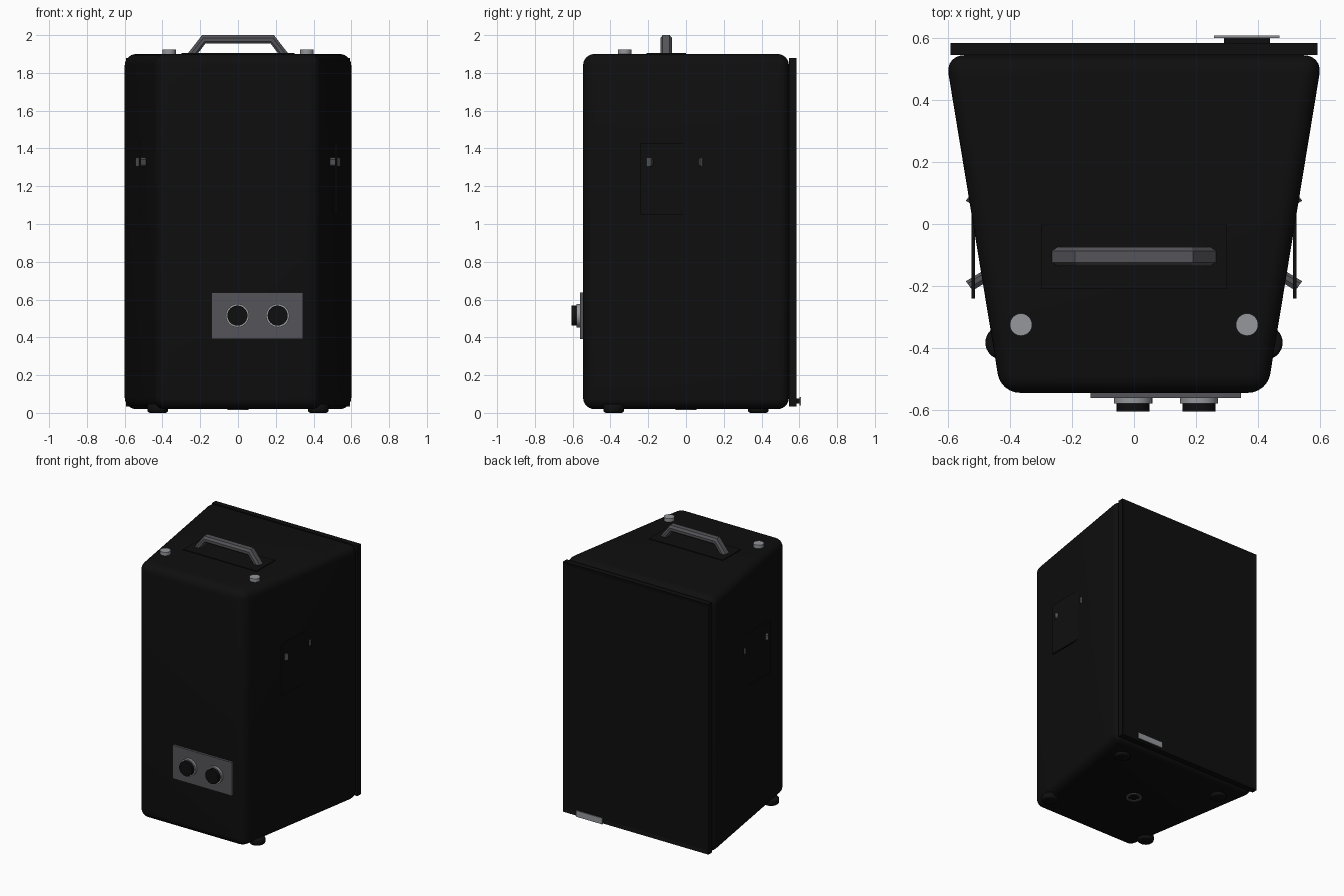
import bpy, bmesh, math
from mathutils import Matrix, Vector

if "Cube" in bpy.data.objects:
    bpy.data.objects.remove(bpy.data.objects["Cube"])


def material(name, rgb):
    m = bpy.data.materials.new(name)
    m.diffuse_color = (*rgb, 1)
    m.use_nodes = True
    m.node_tree.nodes["Principled BSDF"].inputs["Base Color"].default_value = m.diffuse_color
    return m


BLACK = material("cabinet black", (0.0045, 0.0045, 0.0045))
GREY = material("mid grey", (0.09, 0.09, 0.1))
SILVER = material("silver", (0.3, 0.31, 0.33))


def finish(name, bm, mat, smooth=False):
    bmesh.ops.recalc_face_normals(bm, faces=bm.faces)
    me = bpy.data.meshes.new(name)
    bm.to_mesh(me)
    bm.free()
    me.materials.append(mat)
    ob = bpy.data.objects.new(name, me)
    bpy.context.collection.objects.link(ob)
    if smooth:
        bpy.context.view_layer.objects.active = ob
        ob.select_set(True)
        bpy.ops.object.shade_smooth_by_angle(angle=math.radians(35))
        ob.select_set(False)
    return ob


def box(name, lo, hi, mat):
    bm = bmesh.new()
    lo, hi = Vector(lo), Vector(hi)
    bmesh.ops.create_cube(bm, size=1, matrix=Matrix.Translation((lo + hi) / 2)
                          @ Matrix.Diagonal((*(hi - lo), 1)))
    return finish(name, bm, mat)


def disc(name, centre, r, depth, mat, axis='Z', bevel=0, sides=32):
    bm = bmesh.new()
    rot = Matrix.Rotation(math.pi / 2, 4, 'X') if axis == 'Y' else Matrix()
    bmesh.ops.create_cone(bm, cap_ends=True, segments=sides, radius1=r, radius2=r,
                          depth=depth, matrix=Matrix.Translation(centre) @ rot)
    if bevel:
        rim = [e for e in bm.edges if any(len(f.verts) > 4 for f in e.link_faces)]
        bmesh.ops.bevel(bm, geom=rim, offset=bevel, segments=3, profile=0.5, affect='EDGES')
    return finish(name, bm, mat, True)


def handle(name, outer, inner, half_width, place):
    """Bent chamfered bar; outer and inner give one half of the outline."""
    section = [(0, .6), (.35, 1), (.75, 1), (1, .7), (1, -.7), (.75, -1), (.35, -1), (0, -.6)]
    pairs = list(zip(outer, inner))
    pairs = [((-a[0], a[1]), (-b[0], b[1])) for a, b in pairs] + pairs[::-1]
    bm = bmesh.new()
    rings = []
    for a, b in pairs:
        rings.append([bm.verts.new(place(a[0] + (b[0] - a[0]) * t, s * half_width,
                                         a[1] + (b[1] - a[1]) * t)) for t, s in section])
    n = len(section)
    for r, q in zip(rings, rings[1:]):
        for i in range(n):
            bm.faces.new((r[i], r[(i + 1) % n], q[(i + 1) % n], q[i]))
    bm.faces.new(rings[0])
    bm.faces.new(rings[-1])
    return finish(name, bm, GREY)


# Tapered cabinet with rounded edges
bm = bmesh.new()
plan = [(-0.43, -0.545), (0.43, -0.545), (0.609, 0.545), (-0.609, 0.545)]
base = bm.faces.new([bm.verts.new((x, y, 0.02)) for x, y in plan])
ext = bmesh.ops.extrude_face_region(bm, geom=[base])
bmesh.ops.translate(bm, vec=(0, 0, 1.88),
                    verts=[v for v in ext["geom"] if isinstance(v, bmesh.types.BMVert)])
bmesh.ops.bevel(bm, geom=bm.edges[:], offset=0.06, segments=6, profile=0.5, affect='EDGES')
finish("cabinet", bm, BLACK, True)

# Grille on the wide side, with a shallow rim
bm = bmesh.new()
bmesh.ops.create_cube(bm, size=1, matrix=Matrix.Translation((0, 0.565, 0.9575))
                      @ Matrix.Diagonal((1.186, 0.04, 1.845, 1)))
bm.normal_update()
face = [f for f in bm.faces if f.normal.y > 0.9]
bmesh.ops.inset_region(bm, faces=face, thickness=0.035, depth=-0.006)
finish("grille", bm, BLACK)
box("grille_badge_plate", (0.258, 0.6, 0.04), (0.47, 0.609, 0.085), SILVER)
box("badge_mount", (0.29, 0.575, 0.05), (0.44, 0.601, 0.075), BLACK)

# Connector panel with two round sockets
box("connector_panel", (-0.14, -0.562, 0.392), (0.345, -0.54, 0.638), GREY)
for i, x in enumerate((-0.003, 0.21)):
    disc(f"socket_flange_{i}", (x, -0.57, 0.515), 0.062, 0.02, SILVER, 'Y')
    disc(f"socket_{i}", (x, -0.588, 0.515), 0.053, 0.036, BLACK, 'Y')

# Top handle and its plate
box("top_handle_plate", (-0.3, -0.21, 1.895), (0.3, 0.0, 1.905), BLACK)
handle("top_handle", [(0.268, 1.9), (0.19, 2.0)], [(0.215, 1.9), (0.173, 1.955)], 0.031,
       lambda u, w, h: (u, -0.105 + w, 1.9 + 2.0 - 1.9 + (h - 2.0)))

for side, s in (("left", -1), ("right", 1)):
    # Recessed side handle and its plate
    x0, x1 = sorted((s * 0.514, s * 0.525))
    box(f"{side}_handle_plate", (x0, -0.24, 1.05), (x1, 0.13, 1.43), BLACK)
    handle(f"{side}_handle", [(0.16, 0.0), (0.11, 0.08)], [(0.13, -0.022), (0.095, 0.035)], 0.024,
           lambda u, w, h: (s * (0.521 - h), -0.055 + u, 1.328 + w))
    # Rigging bolts and feet
    disc(f"{side}_top_bolt", (s * 0.365, -0.325, 1.91), 0.036, 0.03, SILVER)
    for end, y in (("front", -0.383), ("back", 0.383)):
        disc(f"{side}_{end}_foot", (s * 0.425, y, 0.024), 0.055, 0.048, BLACK, bevel=0.014)

# Pole socket ring underneath
bm = bmesh.new()
rings = []
for r, z in ((0.055, 0.025), (0.055, 0.014), (0.038, 0.014), (0.038, 0.025)):
    rings.append([bm.verts.new((r * math.cos(a * math.tau / 32), r * math.sin(a * math.tau / 32), z))
                  for a in range(32)])
for r, q in zip(rings, rings[1:]):
    for i in range(32):
        bm.faces.new((r[i], r[(i + 1) % 32], q[(i + 1) % 32], q[i]))
finish("pole_socket", bm, GREY, True)
